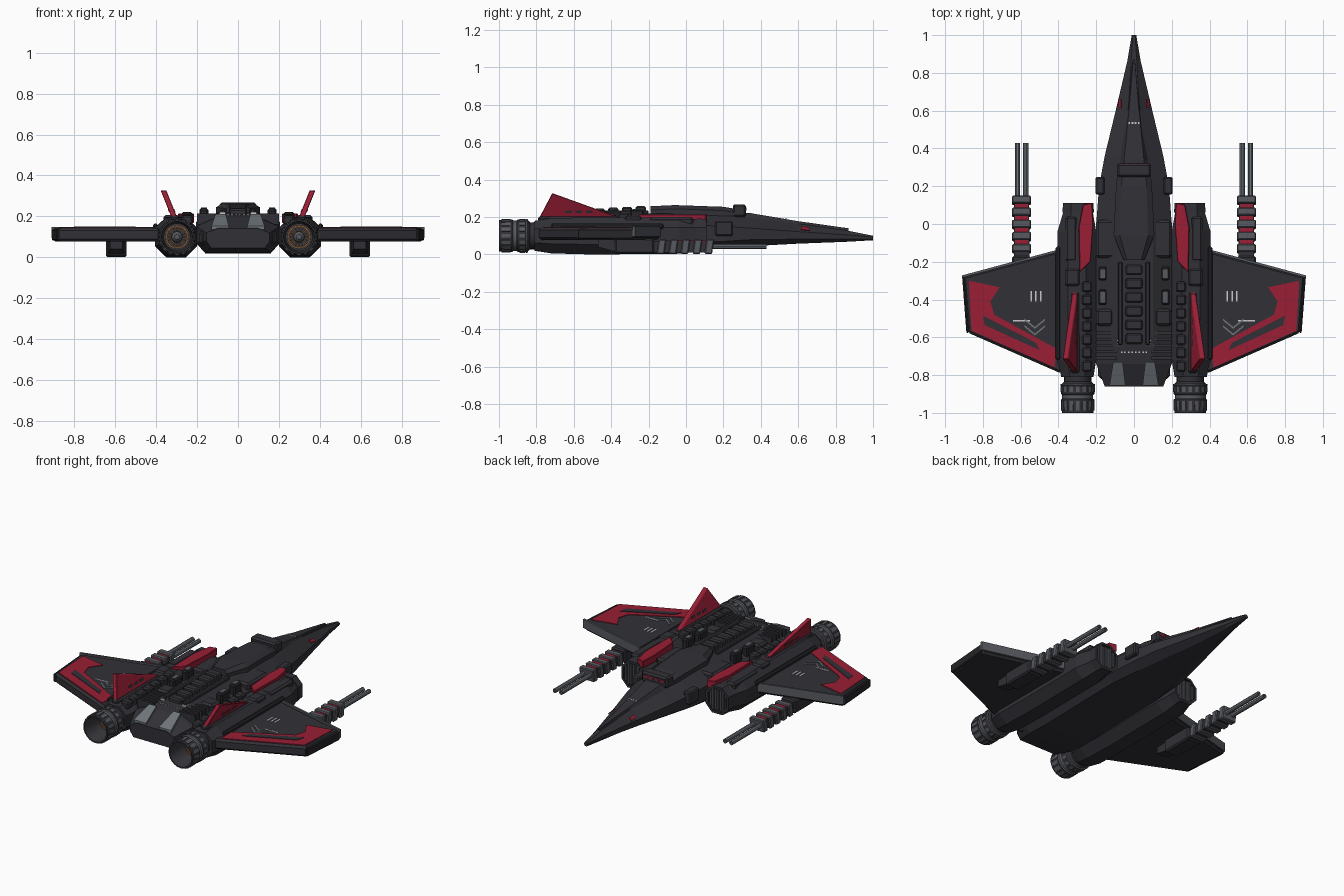
import bpy, bmesh, math
from mathutils import Matrix

if "Cube" in bpy.data.objects:
    bpy.data.objects.remove(bpy.data.objects["Cube"])

def mat(name, r, g, b):
    m = bpy.data.materials.new(name)
    m.diffuse_color = (r, g, b, 1)
    m.use_nodes = True
    m.node_tree.nodes["Principled BSDF"].inputs["Base Color"].default_value = m.diffuse_color
    return m

HULL = mat("hull charcoal", 0.031, 0.030, 0.037)
DARK = mat("trim black", 0.019, 0.019, 0.022)
PANEL = mat("panel slate", 0.040, 0.040, 0.048)
GREY = mat("metal grey", 0.095, 0.10, 0.115)
STEEL = mat("light steel", 0.16, 0.18, 0.20)
RED = mat("paint red", 0.32, 0.013, 0.035)
WHITE = mat("marking white", 0.60, 0.60, 0.61)
ORANGE = mat("burner orange", 0.30, 0.12, 0.035)

def make(name, bm, mats, bevel=0.0, mirror=False, smooth=False):
    bmesh.ops.recalc_face_normals(bm, faces=bm.faces)
    me = bpy.data.meshes.new(name)
    bm.to_mesh(me)
    bm.free()
    for m in (mats if isinstance(mats, list) else [mats]):
        me.materials.append(m)
    ob = bpy.data.objects.new(name, me)
    bpy.context.collection.objects.link(ob)
    if bevel:
        b = ob.modifiers.new("bevel", 'BEVEL')
        b.width, b.segments, b.limit_method = bevel, 1, 'ANGLE'
    if mirror:
        ob.modifiers.new("mirror", 'MIRROR')
    if smooth:
        bpy.context.view_layer.objects.active = ob
        ob.select_set(True)
        bpy.ops.object.shade_smooth_by_angle(angle=math.radians(35))
        ob.select_set(False)

def loft(name, rings, mats, rule=None, **kw):
    """Skin closed rings of equal point count and cap both ends."""
    bm = bmesh.new()
    vs = [[bm.verts.new(p) for p in r] for r in rings]
    n = len(rings[0])
    for k in range(len(rings) - 1):
        for i in range(n):
            j = (i + 1) % n
            f = bm.faces.new((vs[k][i], vs[k][j], vs[k + 1][j], vs[k + 1][i]))
            f.material_index = rule(k) if rule else 0
    bm.faces.new(vs[0])
    bm.faces.new(vs[-1]).material_index = rule(len(rings) - 2) if rule else 0
    make(name, bm, mats, **kw)

def prism(name, pts, z0, z1, m, **kw):
    loft(name, [[(x, y, z) for x, y in pts] for z in (z0, z1)], m, **kw)

def boxes(name, specs, m, **kw):
    """Boxes as (x0, x1, y0, y1, z0, z1) in one object."""
    bm = bmesh.new()
    for x0, x1, y0, y1, z0, z1 in specs:
        mx = Matrix.Translation(((x0 + x1) / 2, (y0 + y1) / 2, (z0 + z1) / 2))
        bmesh.ops.create_cube(bm, size=1, matrix=mx @ Matrix.Diagonal((x1 - x0, y1 - y0, z1 - z0, 1)))
    make(name, bm, m, **kw)

def lathe(name, prof, cx, cz, m, n=24, **kw):
    """Turn (radius, y) points around an axis along y."""
    angs = [2 * math.pi * i / n for i in range(n)]
    loft(name, [[(cx + r * math.cos(a), y, cz + r * math.sin(a)) for a in angs] for r, y in prof], m, **kw)

def sym(y, half):
    """Symmetric ring from the right half outline, bottom to top."""
    return [(x, y, z) for x, z in half] + [(-x, y, z) for x, z in reversed(half)]

# Fuselage: y, bottom half width, bottom z, half width, lower z, upper z, top half width, top z
body = [(1.0, .006, .076, .012, .084, .094, .006, .100), (.86, .02, .068, .036, .083, .105, .015, .128),
        (.6, .05, .058, .097, .082, .122, .03, .165), (.36, .10, .045, .155, .08, .14, .06, .198),
        (.2, .13, .037, .185, .07, .15, .085, .212), (0, .16, .03, .2, .07, .16, .10, .218),
        (-.6, .16, .02, .2, .065, .16, .10, .218), (-.74, .16, .025, .2, .07, .15, .10, .195),
        (-.86, .13, .045, .155, .08, .12, .10, .14)]
loft("fuselage", [sym(y, [(bw, zb), (w, zl), (w, zu), (tw, zt)])
                  for y, bw, zb, w, zl, zu, tw, zt in body], HULL)

# Raised nose spine, canopy and the sensor block between them
loft("nose_spine", [sym(y, [(w, z - .03), (w * .7, z)]) for y, w, z in
                    [(.87, .006, .140), (.6, .038, .178), (.34, .075, .222), (.2, .09, .225)]], HULL)
loft("canopy", [sym(y, [(w, .205), (w, z - .02), (w * .7, z)]) for y, w, z in
                [(.30, .085, .238), (.2, .095, .255), (-.06, .108, .264), (-.19, .055, .258)]], HULL)
boxes("sensor_block", [(-.09, .09, .25, .32, .2, .268)], HULL, bevel=.01)
boxes("sensor_slots", [(x - .012, x + .012, .32, .323, .235, .25) for x in (-.06, -.02, .02, .06)], RED)
loft("nose_marks", [[(.066, y, z), (.08, y, z - .014), (.083, y, z - .01), (.069, y, z + .004)]
                    for y, z in ((.615, .146), (.66, .14))], RED, mirror=True)
boxes("nose_ticks", [(x - .005, x + .005, .53, .54, .18, .192) for x in (.007, .025)], WHITE, mirror=True)
boxes("cheek_block", [(.155, .205, .155, .25, .1, .18)], HULL, bevel=.008, mirror=True)

# Spine blocks, rails and dorsal greebles
boxes("spine_blocks", [(-.045, .045, -.27 - .073 * i, -.215 - .073 * i, .2, .258 - .004 * i)
                       for i in range(6)], HULL, bevel=.008)
boxes("spine_rail", [(.06, .085, -.64, -.2, .2, .236)], HULL, bevel=.006, mirror=True)
boxes("dorsal_boxes", [(.145, .188, -.30, -.225, .17, .24), (.145, .188, -.43, -.345, .17, .235)],
      DARK, bevel=.008, mirror=True)
boxes("dorsal_box_caps", [(.152, .181, -.285, -.24, .238, .244), (.152, .181, -.415, -.36, .233, .239)],
      GREY, mirror=True)
boxes("shoulder_panels", [(.10, .2, -.18, .02, .16, .208), (.11, .2, -.54, -.45, .16, .212)],
      HULL, bevel=.012, mirror=True)
boxes("deck_ribs", [(.09, .2, -.585 - .033 * i, -.57 - .033 * i, .16, .214) for i in range(5)],
      HULL, mirror=True)
boxes("deck_marks", [(.06, .09, -.62 - .014 * i, -.615 - .014 * i, .21, .221) for i in range(3)],
      WHITE, mirror=True)
boxes("deck_ticks", [(x, x + .008, -.682, -.675, .2, .212) for x in (.005, .025, .045, .06)], WHITE, mirror=True)

# Tail plates on the sloping rear deck
loft("tail_plate", [[(a, y, z), (b, y, z), (b, y, z + .018), (a, y, z + .018)] for y, a, b, z in
                    [(-.73, .06, .11, .193), (-.855, .045, .13, .136)]], STEEL, mirror=True)
boxes("tail_bumper", [(.03, .19, -.82, -.7, .06, .13)], HULL, bevel=.015, mirror=True)

# Engine pods, octagonal in section, with slatted intakes
def octagon(y, x0, x1, z0, z1):
    c, d = (x1 - x0) * .27, (z1 - z0) * .27
    return [(x0 + c, y, z0), (x1 - c, y, z0), (x1, y, z0 + d), (x1, y, z1 - d),
            (x1 - c, y, z1), (x0 + c, y, z1), (x0, y, z1 - d), (x0, y, z0 + d)]

pod = [(.085, .222, .368, .025, .185), (-.04, .2, .405, .004, .198), (-.5, .2, .405, 0, .198),
       (-.72, .2, .405, .006, .195), (-.81, .215, .385, .02, .18)]
lip = [(.06, .212, .38, .018, .192), (.11, .215, .375, .02, .19),
       (.11, .23, .36, .034, .176), (.09, .23, .36, .034, .176)]
loft("engine_pod", [octagon(*s) for s in pod], HULL, mirror=True)
loft("intake_lip", [octagon(*s) for s in lip], [HULL, DARK], rule=lambda k: int(k > 1), mirror=True)
boxes("intake_slats", [(x - .005, x + .005, .085, .106, .04 + e, .17 - e) for x, e in
                       [(.245, .02), (.262, 0), (.279, 0), (.296, 0), (.313, 0), (.33, 0), (.347, .02)]],
      GREY, mirror=True)
prism("intake_red_panel", [(.222, .112), (.27, .102), (.293, -.02), (.288, -.255), (.23, -.2), (.216, 0)],
      .168, .214, RED, bevel=.003, mirror=True)
boxes("pod_hatches", [(.3, .365, -.2, .04, .15, .2), (.285, .365, -.33, -.235, .16, .207)],
      HULL, bevel=.012, mirror=True)
boxes("pod_blocks", [(.222, .275, -.36 - .07 * i, -.305 - .07 * i, .16, .222 - .003 * i) for i in range(7)],
      HULL, bevel=.008, mirror=True)
boxes("pod_side_rail", [(.39, .415, -.72, -.12, .135, .165)], DARK, bevel=.008, mirror=True)
boxes("fin_root", [(.288, .335, -.79, -.36, .17, .205)], HULL, bevel=.01, mirror=True)

# Canted red fins with dark slots on both faces
def canted(y, z, t):
    return (.309 + t + (z - .19) * .40, y, z)

fin = [(-.36, .2), (-.79, .185), (-.715, .328)]
loft("tail_fin", [[canted(y, z, t) for y, z in fin] for t in (-.014, .014)], RED, bevel=.003, mirror=True)
for i in range(3):
    y = -.5 - .055 * i
    slot = [(y, .222), (y - .035, .222), (y - .035, .236), (y, .236)]
    loft("fin_slot_%d" % i, [[canted(a, b, t) for a, b in slot] for t in (-.016, .016)], HULL, mirror=True)

# Exhaust nozzles: turned shell, inner burner, rings and petals
CX, CZ = .298, .1
lathe("nozzle", [(.072, -.79), (.072, -.835), (.088, -.85), (.088, -.90), (.082, -.905), (.082, -.925),
                 (.088, -.93), (.084, -1.0), (.076, -1.0), (.066, -.86)], CX, CZ, [HULL, GREY, PANEL],
      rule=lambda k: 1 if k in (3, 4, 5) else 2 * int(k > 6), mirror=True, smooth=True)
lathe("burner_ring", [(.058, -.855), (.058, -.872), (.05, -.872), (.05, -.855)], CX, CZ, ORANGE, mirror=True)
lathe("burner_core", [(.028, -.855), (.026, -.885), (.012, -.90)], CX, CZ, GREY, n=16, mirror=True)
lathe("nozzle_band", [(.087, -.846), (.091, -.848), (.091, -.856), (.087, -.858)], CX, CZ, GREY, mirror=True)
petals, spokes = bmesh.new(), bmesh.new()
for i in range(16):
    turn = Matrix.Translation((CX, 0, CZ)) @ Matrix.Rotation(i * math.pi / 8, 4, 'Y')
    for bm, y, r, size in ((petals, -.875, .086, (.02, .03, .01, 1)), (petals, -.962, .084, (.02, .05, .01, 1)),
                           (spokes, -.865, .038, (.005, .014, .024, 1))):
        bmesh.ops.create_cube(bm, size=1, matrix=turn @ Matrix.Translation((0, y, r)) @ Matrix.Diagonal(size))
make("nozzle_petals", petals, GREY, mirror=True)
make("burner_spokes", spokes, ORANGE, mirror=True)

# Wings with leading-edge strip, painted panels and markings
prism("wing", [(.37, -.135), (.905, -.278), (.88, -.575), (.40, -.785), (.37, -.785)], .078, .143,
      HULL, bevel=.012, mirror=True)
prism("leading_edge", [(.40, -.135), (.91, -.272), (.91, -.285), (.40, -.148)], .095, .149, GREY, mirror=True)
prism("wing_tip", [(.893, -.285), (.91, -.28), (.887, -.58), (.87, -.57)], .082, .138, DARK,
      bevel=.006, mirror=True)
prism("wing_red_panel", [(.875, -.30), (.86, -.565), (.42, -.76), (.41, -.66), (.74, -.48),
                         (.76, -.41), (.71, -.335)], .14, .147, RED, mirror=True)
prism("wing_dark_stripe", [(.80, -.485), (.79, -.535), (.50, -.668), (.52, -.628)], .141, .150, HULL, mirror=True)
for i in range(2):
    y = -.5 - .035 * i
    prism("wing_chevron_%d" % i, [(.47, y), (.525, y - .045), (.58, y), (.58, y - .01), (.525, y - .055),
                                  (.47, y - .01)], .14, .1465, STEEL, mirror=True)
boxes("wing_marks", [(.49, .498, -.41, -.355, .14, .146), (.515, .523, -.41, -.355, .14, .146),
                     (.54, .548, -.41, -.355, .14, .146), (.55, .64, -.515, -.508, .14, .146)],
      WHITE, mirror=True)

# Under-wing guns: body, slanted ribs, red bands, twin barrels
GX = .595
loft("gun_body", [[(GX + s * w, y, z) for s, z in ((-1, z0), (1, z0), (1, z1), (-1, z1))] for y, w, z0, z1 in
                  [(.13, .04, .012, .068), (-.36, .042, .01, .075), (-.47, .03, .04, .08)]], HULL, mirror=True)
bm, shear = bmesh.new(), Matrix.Identity(4)
shear[1][2] = .15
for i in range(5):
    bmesh.ops.create_cube(bm, size=1, matrix=Matrix.Translation((GX, .125 - .064 * i, .042)) @ shear
                          @ Matrix.Diagonal((.10, .040, .078, 1)))
make("gun_ribs", bm, GREY, bevel=.005, mirror=True)
boxes("gun_bands", [(GX - .034, GX + .034, .08 - .064 * i, .106 - .064 * i, .06, .074) for i in range(4)],
      RED, mirror=True)
boxes("gun_pylon", [(GX - .05, GX + .05, -.38, -.17, .004, .085)], HULL, bevel=.008, mirror=True)
boxes("gun_vent", [(GX - .025, GX + .025, -.384, -.37, .02, .06)], GREY, mirror=True)
for k, dx in (("inner", -.022), ("outer", .022)):
    lathe("barrel_" + k, [(.014, .12), (.014, .43), (.008, .43), (.008, .40)], GX + dx, .043,
          STEEL, n=10, mirror=True, smooth=True)
